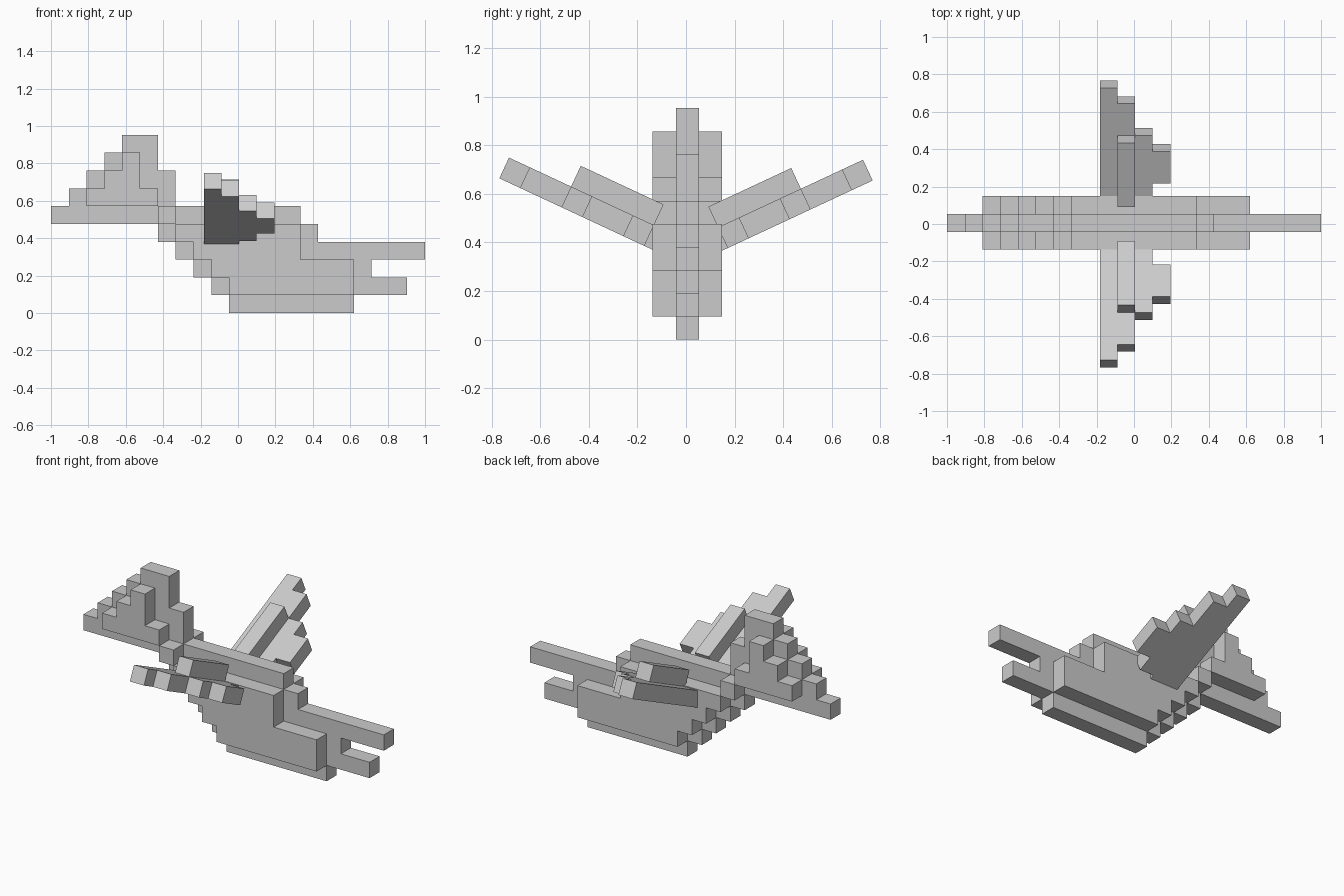
import bpy, bmesh
from math import sin, cos, radians
from mathutils import Vector

if "Cube" in bpy.data.objects:
    bpy.data.objects.remove(bpy.data.objects["Cube"])

U = 2 / 21          # body cell size
W = 0.094           # wing cell size
MID = 0.006         # y of the centre layer
TILT = radians(25)


def steps(start, runs):
    """Stepped outline: alternating runs along the first and second axis."""
    p = list(start)
    pts = [tuple(p)]
    for i, r in enumerate(runs):
        p[i % 2] += r
        pts.append(tuple(p))
    return pts


def slab(name, pts, depth):
    """Extrude a planar outline by a depth vector."""
    bm = bmesh.new()
    face = bm.faces.new([bm.verts.new(p) for p in pts])
    ext = bmesh.ops.extrude_face_region(bm, geom=[face])
    verts = [v for v in ext["geom"] if isinstance(v, bmesh.types.BMVert)]
    bmesh.ops.translate(bm, verts=verts, vec=depth)
    bmesh.ops.recalc_face_normals(bm, faces=bm.faces)
    mesh = bpy.data.meshes.new(name)
    bm.to_mesh(mesh)
    bm.free()
    ob = bpy.data.objects.new(name, mesh)
    bpy.context.collection.objects.link(ob)


def body_layer(name, layer, start, runs):
    y = MID + (layer - 0.5) * U
    pts = [(-1 + a * U, y, b * U) for a, b in steps(start, runs)]
    slab(name, pts, Vector((0, U, 0)))


def wing_layer(name, side, level, start, runs):
    # cells are counted inward from the wing tip's lower corner
    tip = Vector((-0.182, side * 0.768, 0.655 if side > 0 else 0.664))
    inward = Vector((0, -side * cos(TILT), -sin(TILT))) * W
    up = Vector((0, -side * sin(TILT), cos(TILT))) * W
    pts = [tip + Vector((a * W, 0, 0)) + inward * b + up * level
           for a, b in steps(start, runs)]
    slab(name, pts, up)


# centre layer: beak, crest, back ridge, belly and tail feathers
body_layer("centre_body", 0, (0, 6),
           [1, 1, 1, 1, 1, 1, 1, 1, 2, -2, 1, -2, 7, -1, 1, -1, 6, -1, -3, -1,
            2, -1, -3, -1, -7, 1, -1, 1, -1, 1, -1, 1, -1, 1, -6])

for side, label in ((-1, "front"), (1, "back")):
    # outer layers of head, neck and body
    body_layer(label + "_head_side", side, (2, 7), [1, 1, 1, 1, 1, -2, 1, -1, -4])
    body_layer(label + "_neck_side", side, (6, 6), [1, -1, -1])
    body_layer(label + "_body_side", side, (7, 5),
               [7, -2, 3, -2, -7, 1, -1, 1, -1, 1, -1])
    # tilted wing with stepped feathers and a raised strip on top
    wing_layer(label + "_wing", side, 0, (0, 0),
               [1, 1, 1, 2, 1, 1, 1, 2, -1, 1, -1, 1, -2])
    wing_layer(label + "_wing_ridge", side, 1, (1, 3), [1, 4, -1])
